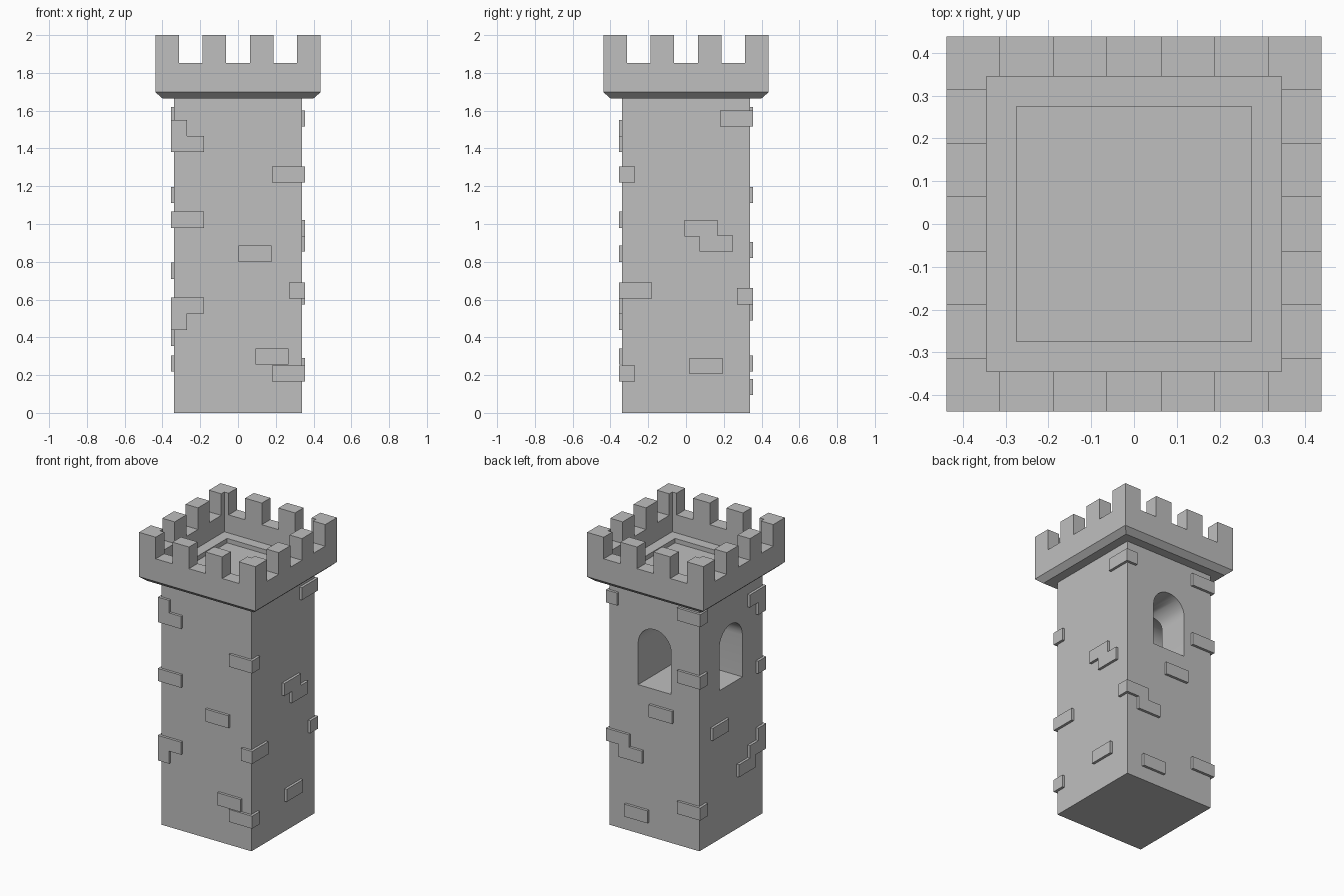
import bpy
import bmesh
import math
from mathutils import Matrix, Vector

default_cube = bpy.data.objects.get("Cube")
if default_cube:
    bpy.data.objects.remove(default_cube, do_unlink=True)

# One stone colour for everything
STONE = (0.52, 0.52, 0.52, 1.0)
stone = bpy.data.materials.new("grey stone")
stone.use_nodes = True
stone.diffuse_color = STONE
stone.node_tree.nodes["Principled BSDF"].inputs["Base Color"].default_value = STONE

SHAFT = 0.3375    # half width of the shaft
PROUD = 0.355     # outer face of the raised bricks
CROWN = 0.4375    # half width of the crown
BRICK_LONG, BRICK_SHORT, BRICK_HIGH = 0.175, 0.085, 0.085


def finish(name, bm):
    bmesh.ops.recalc_face_normals(bm, faces=bm.faces)
    mesh = bpy.data.meshes.new(name)
    bm.to_mesh(mesh)
    bm.free()
    mesh.materials.append(stone)
    obj = bpy.data.objects.new(name, mesh)
    bpy.context.collection.objects.link(obj)
    return obj


def add_box(bm, low, high):
    low, high = Vector(low), Vector(high)
    matrix = Matrix.Translation((low + high) / 2) @ Matrix.Diagonal(high - low).to_4x4()
    bmesh.ops.create_cube(bm, size=1, matrix=matrix)


def box(name, low, high):
    bm = bmesh.new()
    add_box(bm, low, high)
    return finish(name, bm)


def cut(obj, cutter):
    cutter.hide_render = True
    mod = obj.modifiers.new("cut", "BOOLEAN")
    mod.operation = "DIFFERENCE"
    mod.solver = "EXACT"
    mod.object = cutter
    bpy.context.view_layer.objects.active = obj
    bpy.ops.object.modifier_apply(modifier=mod.name)
    bpy.data.objects.remove(cutter, do_unlink=True)


def square_loft(name, rings):
    """Stack square rings of (half width, height) and cap both ends."""
    bm = bmesh.new()
    loops = []
    for h, z in rings:
        loops.append([bm.verts.new((sx * h, sy * h, z))
                      for sx, sy in ((-1, -1), (1, -1), (1, 1), (-1, 1))])
    for a, b in zip(loops, loops[1:]):
        for i in range(4):
            j = (i + 1) % 4
            bm.faces.new((a[i], a[j], b[j], b[i]))
    bm.faces.new(loops[0])
    bm.faces.new(loops[-1])
    return finish(name, bm)


def arch_cutter(angle, radius=0.124, sill=1.01, spring=1.293, segments=16):
    """Round-headed prism from outside the back wall to past the centre."""
    bm = bmesh.new()
    profile = [(-radius, sill), (radius, sill)]
    for i in range(segments + 1):
        t = math.pi * i / segments
        profile.append((radius * math.cos(t), spring + radius * math.sin(t)))
    face = bm.faces.new([bm.verts.new((x, -radius, z)) for x, z in profile])
    out = bmesh.ops.extrude_face_region(bm, geom=[face])
    moved = [v for v in out["geom"] if isinstance(v, bmesh.types.BMVert)]
    bmesh.ops.translate(bm, verts=moved, vec=(0, SHAFT + 0.2, 0))
    bmesh.ops.rotate(bm, verts=bm.verts, matrix=Matrix.Rotation(angle, 3, "Z"))
    return finish("window_cutter", bm)


# Shaft with arched windows in the back and right walls
shaft = box("tower_shaft", (-SHAFT, -SHAFT, 0), (SHAFT, SHAFT, 1.67))
for angle in (0, math.pi / 2):
    cut(shaft, arch_cutter(angle))
shaft.select_set(True)
bpy.ops.object.shade_smooth_by_angle(angle=math.radians(30))
shaft.select_set(False)

# Crown with a chamfered foot and a stepped roof floor
crown = square_loft("battlement_crown", [
    (0.4, 1.665), (CROWN, 1.698), (CROWN, 2.0), (0.345, 2.0),
    (0.345, 1.73), (0.275, 1.73), (0.275, 1.7)])

# Three gaps through each pair of parapet walls
for axis in (0, 1):
    bm = bmesh.new()
    for centre in (-0.25, 0, 0.25):
        low, high = [-0.6, -0.6, 1.853], [0.6, 0.6, 2.2]
        low[axis], high[axis] = centre - 0.0625, centre + 0.0625
        add_box(bm, low, high)
    cut(crown, finish("gap_cutter", bm))

# Raised bricks on the flat walls: (centre along wall, bottom height)
wall_bricks = {
    "front": (1, -1, [(0.09, 0.8), (0.18, 0.255)]),
    "left": (0, 1, [(0.08, 0.935), (0.16, 0.855), (0.105, 0.205)]),
    "back": (1, 1, [(-0.055, 0.82), (0.17, 0.49), (0.13, 0.095)]),
    "right": (0, -1, [(0.13, 0.71), (-0.15, 0.355)]),
}
for side, (axis, sign, spots) in wall_bricks.items():
    for n, (centre, z) in enumerate(spots, 1):
        low, high = [0, 0, z], [0, 0, z + BRICK_HIGH]
        low[axis], high[axis] = sorted((sign * (SHAFT - 0.02), sign * PROUD))
        low[1 - axis] = centre - BRICK_LONG / 2
        high[1 - axis] = centre + BRICK_LONG / 2
        box(f"{side}_brick_{n}", low, high)

# Raised bricks wrapping the corners: (long axis, bottom height)
corner_bricks = {
    "front_right": (-1, -1, [("x", 1.38), ("y", 1.465), ("x", 0.98), ("x", 0.525), ("y", 0.44)]),
    "front_left": (1, -1, [("x", 1.22), ("y", 0.605), ("x", 0.165)]),
    "back_left": (1, 1, [("y", 1.515), ("x", 0.575)]),
    "back_right": (-1, 1, [("x", 1.535), ("x", 1.11), ("x", 0.22)]),
}
for corner, (sx, sy, spots) in corner_bricks.items():
    for n, (axis, z) in enumerate(spots, 1):
        size_x, size_y = BRICK_LONG, BRICK_SHORT
        if axis == "y":
            size_x, size_y = size_y, size_x
        x0, x1 = sorted((sx * PROUD, sx * (PROUD - size_x)))
        y0, y1 = sorted((sy * PROUD, sy * (PROUD - size_y)))
        box(f"{corner}_corner_brick_{n}", (x0, y0, z), (x1, y1, z + BRICK_HIGH))
